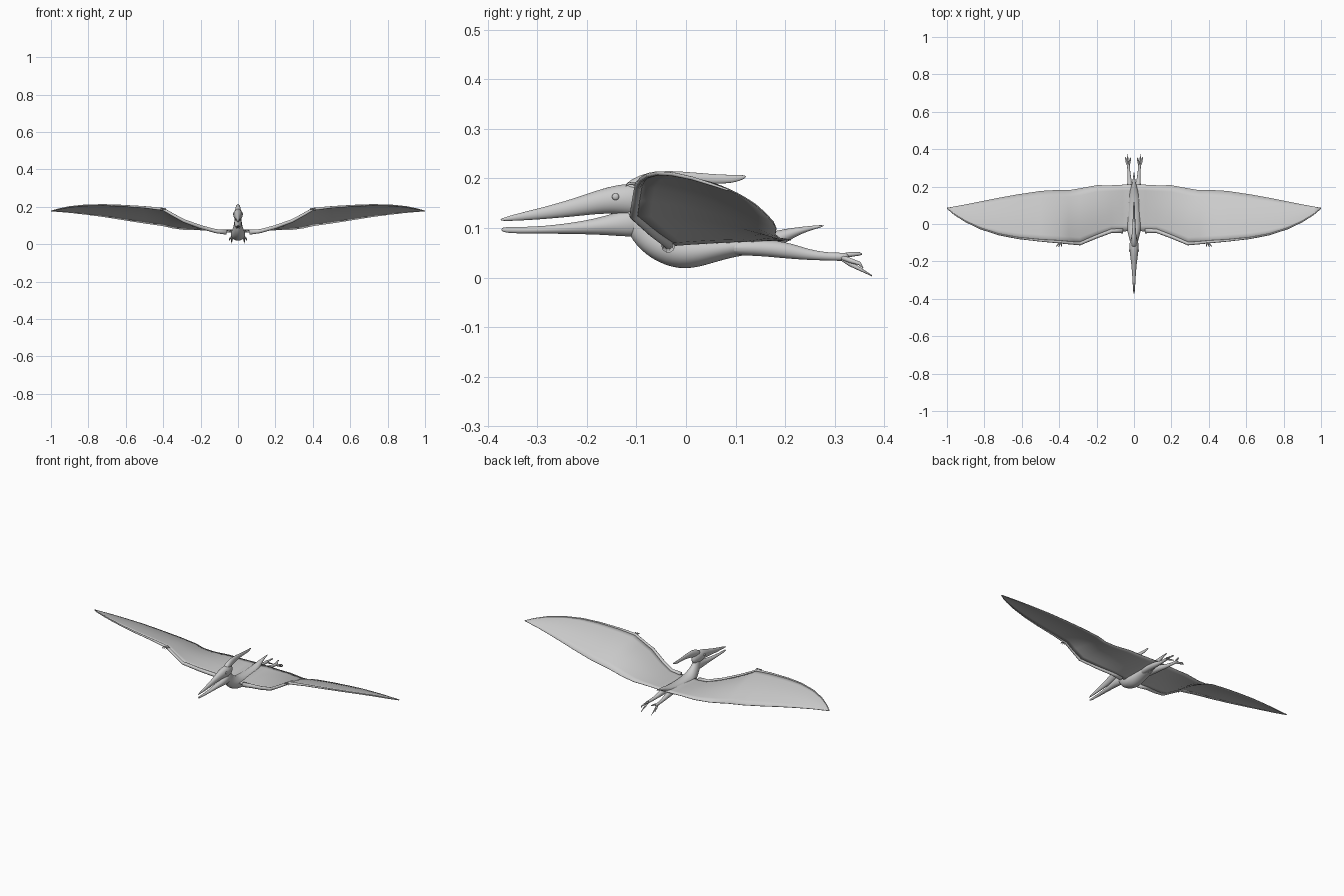
import bpy, bmesh, math
from mathutils import Vector

grey = bpy.data.materials.new("stone grey")
grey.diffuse_color = (0.6, 0.6, 0.6, 1)


def finish(bm, name, mirror=False, subsurf=0, thick=0):
    if not thick:
        bmesh.ops.recalc_face_normals(bm, faces=bm.faces[:])
    me = bpy.data.meshes.new(name)
    bm.to_mesh(me)
    bm.free()
    me.materials.append(grey)
    for p in me.polygons:
        p.use_smooth = True
    ob = bpy.data.objects.new(name, me)
    bpy.context.collection.objects.link(ob)
    if thick:
        m = ob.modifiers.new("thickness", 'SOLIDIFY')
        m.thickness = thick
        m.offset = 0
    if mirror:
        m = ob.modifiers.new("mirror", 'MIRROR')
        m.use_clip = True
    if subsurf:
        m = ob.modifiers.new("smooth", 'SUBSURF')
        m.levels = m.render_levels = subsurf
    return ob


def loft(bm, pts, n=12):
    """Tube through (x, y, z, half width, half height) sections."""
    cs = [Vector(p[:3]) for p in pts]
    rings = []
    for i, p in enumerate(pts):
        t = (cs[min(i + 1, len(cs) - 1)] - cs[max(i - 1, 0)]).normalized()
        side = t.cross(Vector((0, 0, 1))).normalized()
        up = side.cross(t)
        w, h = p[3], p[-1]
        rings.append([bm.verts.new(cs[i] + side * w * math.cos(a) + up * h * math.sin(a))
                      for a in (2 * math.pi * k / n for k in range(n))])
    for a, b in zip(rings, rings[1:]):
        for k in range(n):
            bm.faces.new((a[k], a[(k + 1) % n], b[(k + 1) % n], b[k]))
    bm.faces.new(rings[0])
    bm.faces.new(rings[-1])


def part(name, paths, mirror=False, subsurf=2, n=12):
    bm = bmesh.new()
    for p in paths:
        loft(bm, p, n)
    return finish(bm, name, mirror, subsurf)


def mid(rows):
    return [(0,) + r for r in rows]


# Neck, torso and tail
part("body", [mid([(-.105, .15, .018, .026), (-.098, .118, .021, .030),
                   (-.078, .088, .025, .036), (-.042, .062, .037, .038),
                   (0, .050, .042, .038), (.05, .056, .038, .028),
                   (.10, .063, .032, .020), (.16, .069, .027, .020),
                   (.20, .085, .015, .014), (.235, .097, .007, .006),
                   (.28, .105, .002, .002)])])

# Skull with the upper beak
part("upper_beak_and_skull", [mid([(-.376, .116, .002, .002), (-.345, .121, .005, .007),
                                   (-.29, .129, .009, .012), (-.22, .142, .014, .019),
                                   (-.165, .155, .022, .026), (-.125, .158, .027, .033),
                                   (-.088, .156, .023, .034), (-.06, .158, .010, .020)])])

# Lower beak
part("lower_beak", [mid([(-.373, .097, .003, .004), (-.355, .0955, .005, .007),
                         (-.29, .0955, .009, .007), (-.20, .101, .015, .014),
                         (-.15, .106, .021, .022), (-.11, .111, .022, .031),
                         (-.08, .112, .015, .025)])])

# Flattened head crest
part("crest", [mid([(-.125, .172, .016, .014), (-.09, .187, .016, .022),
                    (-.05, .196, .012, .021), (0, .200, .008, .014),
                    (.05, .199, .006, .010), (.095, .198, .005, .009),
                    (.122, .204, .002, .003)])])

# Eyes
bm = bmesh.new()
bmesh.ops.create_uvsphere(bm, u_segments=16, v_segments=10, radius=.007)
for v in bm.verts:
    v.co = Vector((v.co.x * .6 + .0235, v.co.y - .142, v.co.z + .163))
finish(bm, "eyes", mirror=True)

# Legs
part("legs", [[(.014, .08, .060, .018, .016), (.020, .14, .061, .019, .017),
               (.022, .20, .056, .016, .018), (.025, .245, .046, .010, .011),
               (.028, .29, .042, .007, .008), (.030, .318, .042, .009, .009),
               (.030, .328, .041, .005, .006)]], mirror=True)

# Toes with claws
toes = []
for dx, y, z in ((-.012, .355, .047), (.016, .357, .019), (.004, .375, .0035)):
    toes.append([(.030, .308, .043, .005), (.030 + dx * .6, .332, .048 + (z - .05) * .45, .005),
                 (.030 + dx * .9, .35, .3 * .04 + .7 * z + .003, .0035), (.030 + dx, y, z, .001)])
part("toes", toes, mirror=True, subsurf=0, n=8)

# Wing membrane rows: x, leading y, z, trailing y, z
wing = [(0, -.035, .066, .212, .076), (.06, -.040, .064, .210, .076),
        (.12, -.040, .070, .207, .076), (.20, -.070, .092, .207, .076),
        (.29, -.108, .125, .190, .078), (.35, -.103, .158, .180, .086),
        (.40, -.098, .187, .182, .098), (.50, -.090, .198, .176, .112),
        (.62, -.077, .206, .158, .131), (.72, -.058, .210, .140, .147),
        (.82, -.026, .208, .120, .160), (.90, .012, .200, .104, .169),
        (.96, .050, .188, .093, .174), (1.0, .083, .177, .086, .177)]
bm = bmesh.new()
grid, steps = [], 8
for x, ya, za, yb, zb in wing:
    camber = .014 * min(1, x / .3) * (yb - ya) / .3
    grid.append([bm.verts.new((x, ya + (yb - ya) * s, za + (zb - za) * s
                               + camber * math.sin(math.pi * s)))
                 for s in (j / steps for j in range(steps + 1))])
for a, b in zip(grid, grid[1:]):
    for j in range(steps):
        bm.faces.new((a[j], b[j], b[j + 1], a[j + 1]))
finish(bm, "wing_membranes", mirror=True, thick=.003)

# Arm and long wing finger along the leading edge
radii = [.016, .014, .011, .010, .009, .008, .008, .006, .005, .0045, .004, .0035, .003, .002]
part("wing_bones", [[(x, ya + r * .3, za, r) for (x, ya, za, _, _), r in zip(wing, radii)][1:]],
     mirror=True, subsurf=0, n=10)

# Small clawed fingers at the wrist
part("wing_claws", [[(.395 + d * .3, -.096, .186, .004), (.397 + d * .7, -.108, .190, .0035),
                     (.400 + d, -.116, .189, .0025), (.402 + d, -.122, .184, .0008)]
                    for d in (-.012, 0, .012)], mirror=True, subsurf=0, n=6)
